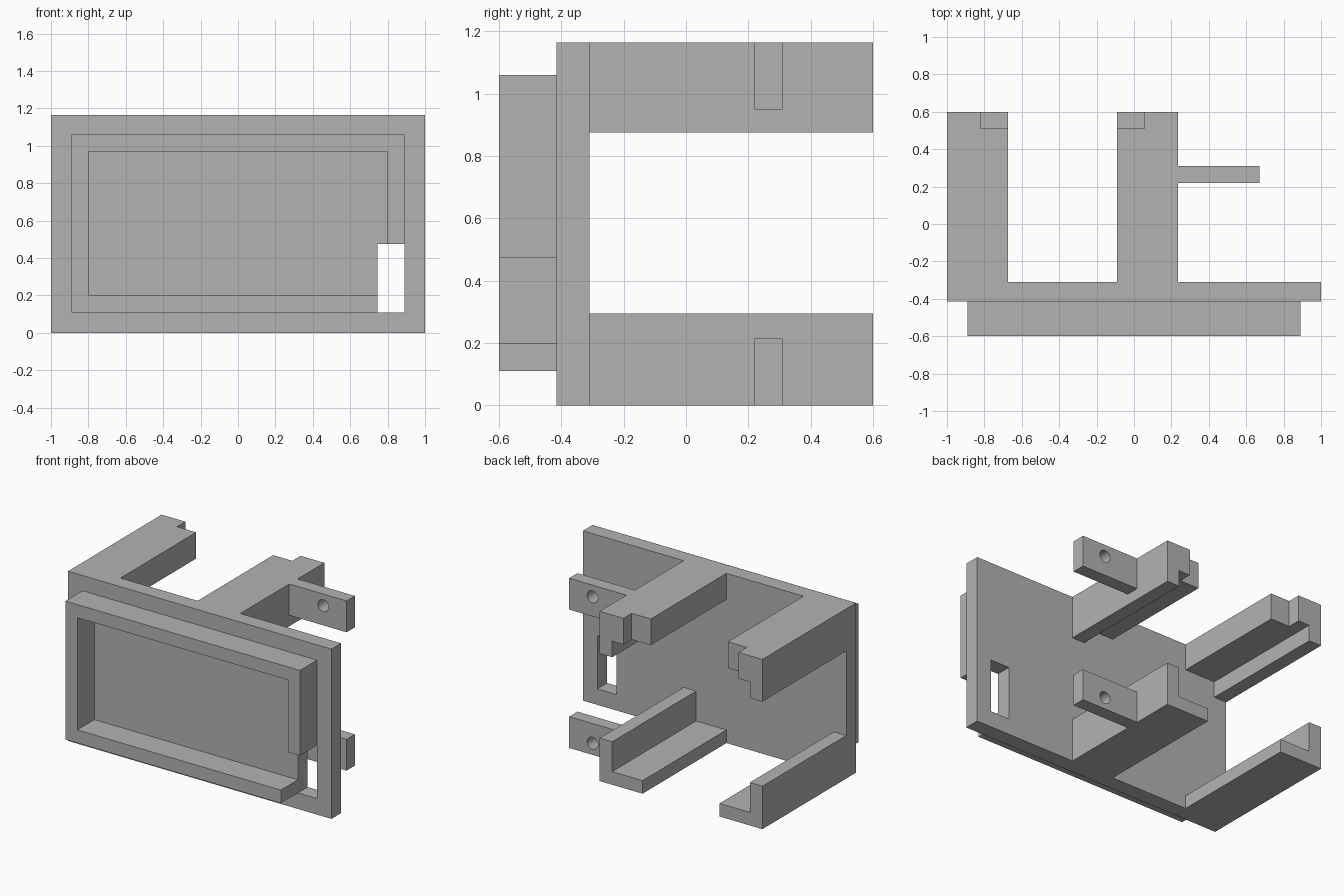
import bpy, bmesh
from mathutils import Matrix, Vector

cube = bpy.data.objects.get("Cube")
if cube:
    bpy.data.objects.remove(cube, do_unlink=True)

grey = bpy.data.materials.new("plain_grey")
grey.use_nodes = True
colour = (0.45, 0.45, 0.45, 1)
grey.diffuse_color = colour
grey.node_tree.nodes["Principled BSDF"].inputs["Base Color"].default_value = colour

HEIGHT = 1.165
FRONT, PANEL_FRONT, PANEL_BACK, BACK = -0.6, -0.415, -0.31, 0.6
RAIL_CENTRE = -0.3825      # the rails mirror each other about this x


def finish(name, bm):
    bmesh.ops.recalc_face_normals(bm, faces=bm.faces)
    mesh = bpy.data.meshes.new(name)
    bm.to_mesh(mesh)
    bm.free()
    mesh.materials.append(grey)
    obj = bpy.data.objects.new(name, mesh)
    bpy.context.collection.objects.link(obj)
    return obj


def prism(name, profile, y0, y1):
    """Extrude an (x, z) outline from y0 to y1."""
    bm = bmesh.new()
    face = bm.faces.new([bm.verts.new((x, y0, z)) for x, z in profile])
    new = bmesh.ops.extrude_face_region(bm, geom=[face])["geom"]
    verts = [v for v in new if isinstance(v, bmesh.types.BMVert)]
    bmesh.ops.translate(bm, verts=verts, vec=(0, y1 - y0, 0))
    return finish(name, bm)


def box(name, x0, x1, y0, y1, z0, z1):
    return prism(name, [(x0, z0), (x1, z0), (x1, z1), (x0, z1)], y0, y1)


def cylinder(name, centre, radius, depth):
    bm = bmesh.new()
    turn = Matrix.Translation(Vector(centre)) @ Matrix.Rotation(1.5707963, 4, 'X')
    bmesh.ops.create_cone(bm, cap_ends=True, segments=32, radius1=radius,
                          radius2=radius, depth=depth, matrix=turn)
    return finish(name, bm)


def cut(obj, cutter):
    cutter.hide_render = True
    mod = obj.modifiers.new("cut", 'BOOLEAN')
    mod.operation, mod.solver, mod.object = 'DIFFERENCE', 'EXACT', cutter
    bpy.context.view_layer.objects.active = obj
    bpy.ops.object.modifier_apply(modifier=mod.name)
    bpy.data.objects.remove(cutter, do_unlink=True)


# Front panel with its cable slot
panel = box("front_panel", -1, 1, PANEL_FRONT, PANEL_BACK, 0, HEIGHT)
cut(panel, box("slot_cutter", 0.745, 0.89, -0.7, 0, 0.11, 0.475))

# Raised rim around the panel, open at the lower corner by the slot
prism("front_rim", [
    (0.745, 0.11), (-0.89, 0.11), (-0.89, 1.06), (0.89, 1.06), (0.89, 0.475),
    (0.8, 0.475), (0.8, 0.97), (-0.8, 0.97), (-0.8, 0.2), (0.745, 0.2)],
    FRONT, PANEL_FRONT)

# Angle-section rails, outer rail and its mirror image
for side, s in (("right", 1), ("middle", -1)):
    def place(points):
        return [(RAIL_CENTRE + s * (x - RAIL_CENTRE), z) for x, z in points]

    prism("lower_rail_" + side, place([
        (-1, 0), (-0.675, 0), (-0.675, 0.09), (-0.905, 0.09),
        (-0.905, 0.295), (-1, 0.295)]), PANEL_BACK, BACK)

    upper = prism("upper_rail_" + side, place([
        (-1, HEIGHT), (-0.675, HEIGHT), (-0.675, 0.985), (-0.905, 0.985),
        (-0.905, 0.875), (-1, 0.875)]), PANEL_BACK, BACK)
    # Corner notch at the back end
    cut(upper, prism("notch_cutter", place([
        (-0.82, 0.95), (-0.6, 0.95), (-0.6, 1.3), (-0.82, 1.3)]), 0.51, 0.7))

# Mounting tabs with screw holes
for name, z0, z1, hole in (("lower_tab", 0, 0.215, 0.08),
                           ("upper_tab", 0.95, HEIGHT, HEIGHT - 0.08)):
    tab = box(name, 0.235, 0.67, 0.22, 0.31, z0, z1)
    cut(tab, cylinder("hole_cutter", (0.493, 0.265, hole), 0.041, 0.4))
    bpy.ops.object.select_all(action='DESELECT')
    tab.select_set(True)
    bpy.context.view_layer.objects.active = tab
    bpy.ops.object.shade_smooth_by_angle()
